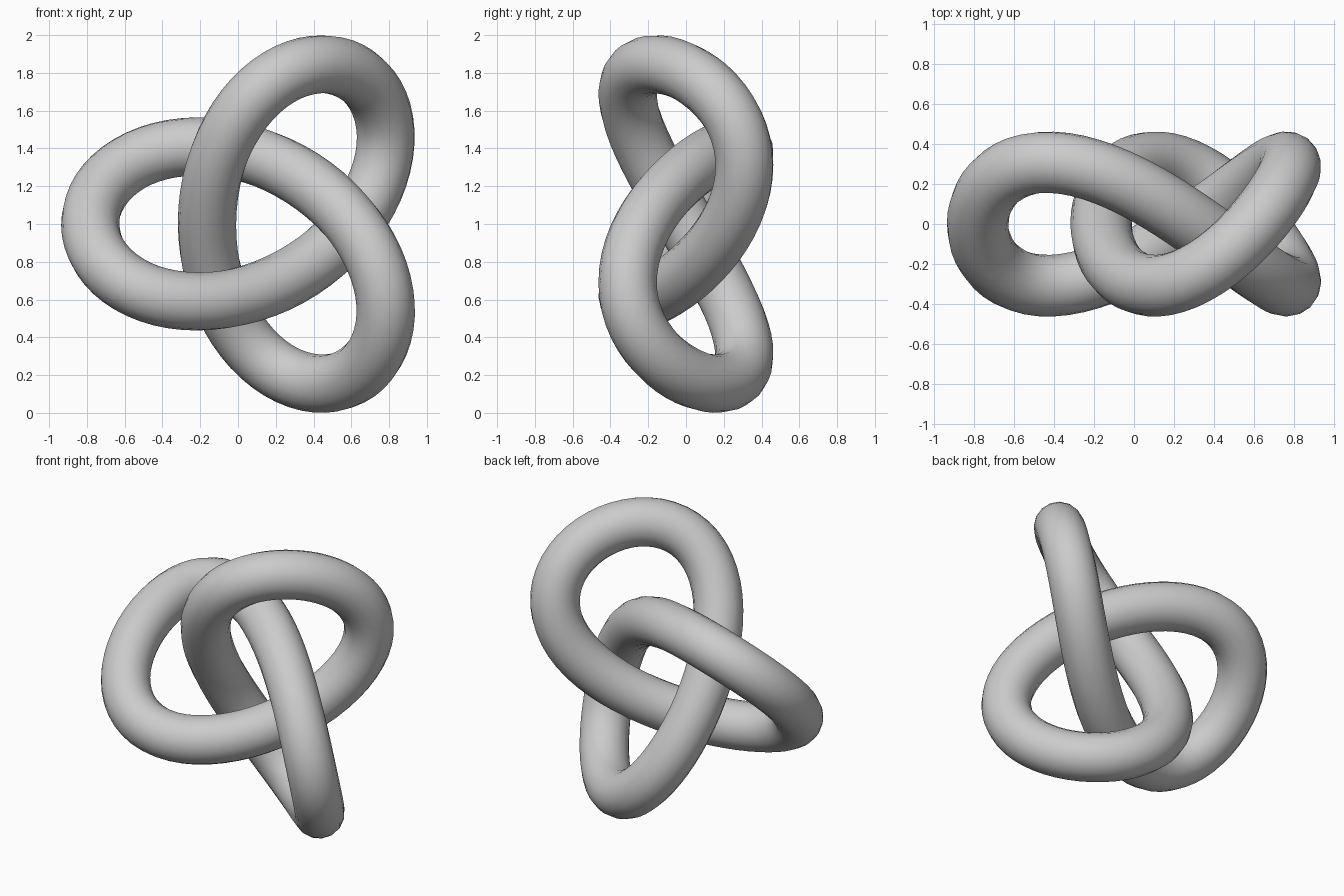
import bpy
from math import sin, cos, tau

cube = bpy.data.objects.get("Cube")
if cube:
    bpy.data.objects.remove(cube, do_unlink=True)

SCALE = 0.309          # size of the knot path
TUBE = SCALE / 2       # tube radius
STEPS = 128            # path points
OFFSET = 0.469 * SCALE # centres the three lobes on x = 0


def knot_point(t):
    """Trefoil path standing upright, one lobe pointing to -x."""
    return (SCALE * (cos(t) - 2 * cos(2 * t)) + OFFSET,
            -SCALE * sin(3 * t),
            SCALE * (sin(t) + 2 * sin(2 * t)) + 1)


# Plain grey material
grey = bpy.data.materials.new("plain grey")
grey.use_nodes = True
colour = (0.6, 0.6, 0.6, 1)
grey.diffuse_color = colour
grey.node_tree.nodes["Principled BSDF"].inputs["Base Color"].default_value = colour

# Closed path with a round bevel
curve = bpy.data.curves.new("knot_path", "CURVE")
curve.dimensions = "3D"
curve.fill_mode = "FULL"
curve.bevel_depth = TUBE
curve.bevel_resolution = 6
spline = curve.splines.new("POLY")
spline.points.add(STEPS - 1)
for i, point in enumerate(spline.points):
    point.co = (*knot_point(tau * i / STEPS), 1)
spline.use_cyclic_u = True
curve.materials.append(grey)

# Knotted tube as a smooth mesh
knot = bpy.data.objects.new("knotted_tube", curve)
bpy.context.collection.objects.link(knot)
bpy.ops.object.select_all(action="DESELECT")
knot.select_set(True)
bpy.context.view_layer.objects.active = knot
bpy.ops.object.convert(target="MESH")
bpy.ops.object.shade_smooth()
